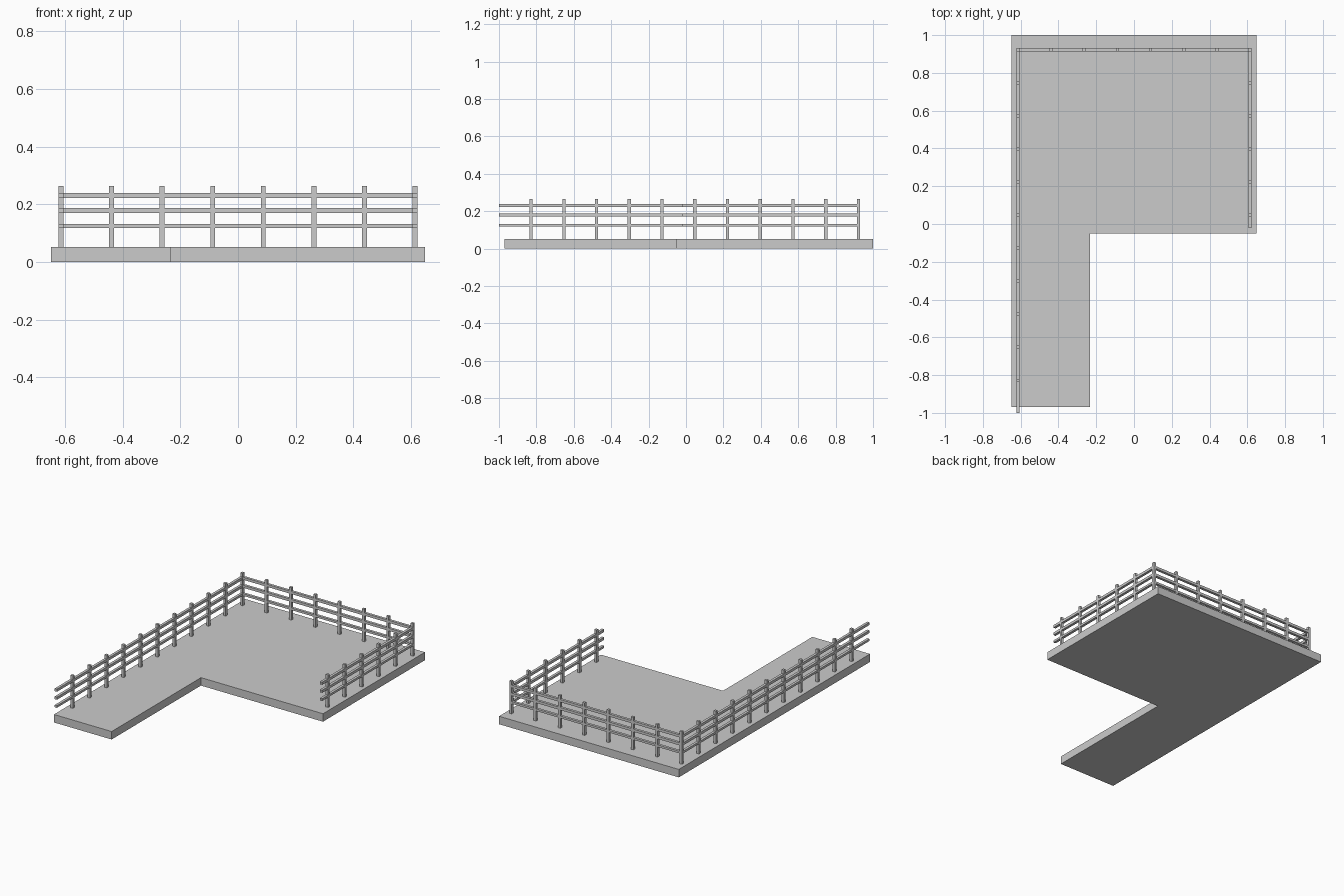
import bpy, bmesh

if "Cube" in bpy.data.objects:
    bpy.data.objects.remove(bpy.data.objects["Cube"])

DECK_TOP = 0.052
POST_TOP = 0.264
W = 0.017            # post and rail thickness
STEP = 0.175         # post spacing
FX, FY = 0.614, 0.922  # fence lines
RAILS = ((0.125, 0.014), (0.179, 0.017), (0.231, 0.017))


def box(name, lo, hi):
    bm = bmesh.new()
    bmesh.ops.create_cube(bm, size=1)
    for v in bm.verts:
        v.co = [(a + b) / 2 + c * (b - a) for a, b, c in zip(lo, hi, v.co)]
    me = bpy.data.meshes.new(name)
    bm.to_mesh(me)
    bm.free()
    ob = bpy.data.objects.new(name, me)
    bpy.context.collection.objects.link(ob)
    return ob


def post(name, x, y):
    h = W / 2
    box(name, (x - h, y - h, DECK_TOP - 0.001), (x + h, y + h, POST_TOP))


def rails(name, x0, x1, y0, y1):
    h = W / 2
    for z, t in RAILS:
        box(name, (x0 - h, y0 - h, z - t / 2), (x1 + h, y1 + h, z + t / 2))


# L-shaped deck slab
outline = [(-0.648, -0.97), (-0.232, -0.97), (-0.232, -0.05),
           (0.648, -0.05), (0.648, 1.0), (-0.648, 1.0)]
bm = bmesh.new()
face = bm.faces.new([bm.verts.new((x, y, 0)) for x, y in outline])
ext = bmesh.ops.extrude_face_region(bm, geom=[face], use_keep_orig=True)
for v in ext["geom"]:
    if isinstance(v, bmesh.types.BMVert):
        v.co.z = DECK_TOP
bmesh.ops.recalc_face_normals(bm, faces=bm.faces)
me = bpy.data.meshes.new("deck")
bm.to_mesh(me)
bm.free()
bpy.context.collection.objects.link(bpy.data.objects.new("deck", me))

# Back fence, including both corner posts
for i in range(8):
    post("back_post", -FX + i * 2 * FX / 7, FY)
rails("back_rail", -FX, FX, FY, FY)

# Long left fence and short right fence
for side, x, count, end in (("left", -FX, 10, -1.0), ("right", FX, 5, -0.022)):
    for i in range(1, count + 1):
        post(side + "_post", x, FY - i * STEP)
    rails(side + "_rail", x, x, end + W / 2, FY)
